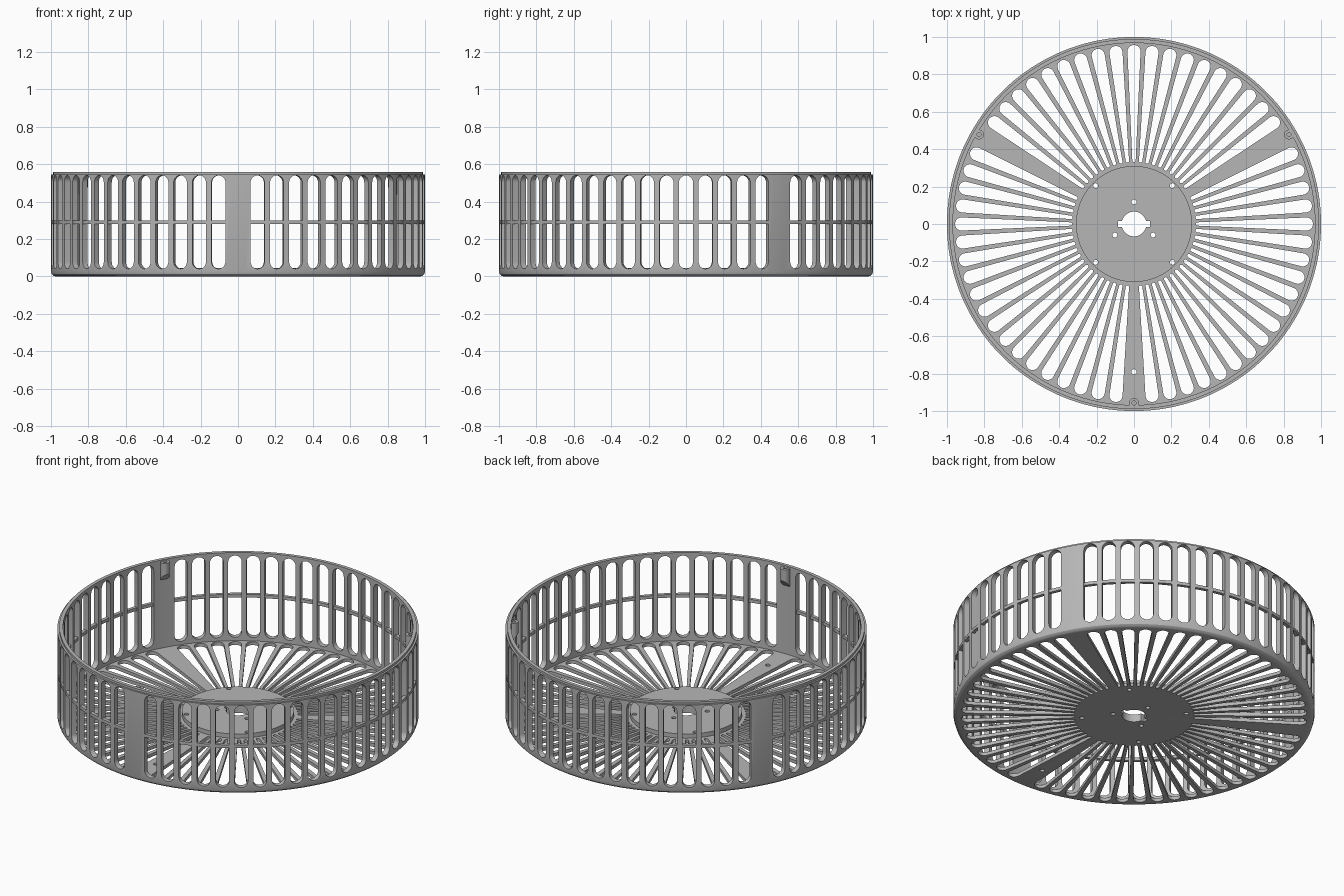
import bpy, bmesh
from math import sin, cos, pi, radians
from mathutils import Matrix

cube = bpy.data.objects.get("Cube")
if cube:
    bpy.data.objects.remove(cube, do_unlink=True)

grey = bpy.data.materials.new("plain grey")
grey.use_nodes = True
COLOUR = (0.47, 0.47, 0.47, 1)
grey.diffuse_color = COLOUR
grey.node_tree.nodes["Principled BSDF"].inputs["Base Color"].default_value = COLOUR


def make(name, bm):
    bmesh.ops.remove_doubles(bm, verts=bm.verts, dist=1e-5)
    bmesh.ops.recalc_face_normals(bm, faces=bm.faces)
    mesh = bpy.data.meshes.new(name)
    bm.to_mesh(mesh)
    bm.free()
    mesh.materials.append(grey)
    ob = bpy.data.objects.new(name, mesh)
    bpy.context.collection.objects.link(ob)
    return ob


def smooth(ob):
    bpy.ops.object.select_all(action='DESELECT')
    ob.select_set(True)
    bpy.context.view_layer.objects.active = ob
    bpy.ops.object.shade_smooth_by_angle(angle=radians(30))


def lathe(profile, segments, closed=True):
    bm = bmesh.new()
    rings = [[bm.verts.new((r * cos(2 * pi * i / segments), r * sin(2 * pi * i / segments), z))
              for r, z in profile] for i in range(segments)]
    n = len(profile)
    for i in range(segments):
        a, b = rings[i], rings[(i + 1) % segments]
        for j in range(n if closed else n - 1):
            k = (j + 1) % n
            bm.faces.new((a[j], b[j], b[k], a[k]))
    return bm


def prism(bm, points, low, high, matrix=Matrix()):
    bottom = [bm.verts.new(matrix @ Matrix.Translation((u, v, low)).translation) for u, v in points]
    top = [bm.verts.new(matrix @ Matrix.Translation((u, v, high)).translation) for u, v in points]
    bm.faces.new(bottom[::-1])
    bm.faces.new(top)
    n = len(points)
    for i in range(n):
        j = (i + 1) % n
        bm.faces.new((bottom[i], bottom[j], top[j], top[i]))


def slot(a, ra, b, rb, steps=10):
    """Outline with a round end of radius ra at a and rb at b."""
    arc = [pi * i / steps - pi / 2 for i in range(steps + 1)]
    return ([(b + rb * cos(t), rb * sin(t)) for t in arc]
            + [(a - ra * cos(t), -ra * sin(t)) for t in arc])


def circle(x, y, r, n=16):
    return [(x + r * cos(2 * pi * i / n), y + r * sin(2 * pi * i / n)) for i in range(n)]


# Drum: hub, floor, wall and stepped rim turned from one profile
FLOOR, HUB, RIM = 0.02, 0.046, 0.558
drum = make("drum", lathe([
    (0.066, 0), (0.975, 0), (0.986, 0.003), (0.996, 0.012), (1, 0.025),
    (1, 0.545), (0.989, 0.545), (0.989, RIM), (0.968, RIM),
    (0.968, FLOOR), (0.31, FLOOR), (0.31, HUB), (0.066, HUB)], 180))

# Slots every six degrees, leaving three solid panels
cut = bmesh.new()
PANELS = (30, 150, 270)
floor_slot = slot(0.339, 0.009, 0.922, 0.035)
wall_slot = slot(0.0775, 0.0375, 0.5025, 0.0375)
upright = Matrix(((0, 0, 1), (0, -1, 0), (1, 0, 0))).to_4x4()
for angle in range(0, 360, 6):
    if angle in PANELS:
        continue
    turn = Matrix.Rotation(radians(angle), 4, 'Z')
    prism(cut, floor_slot, -0.05, 0.035, turn)
    prism(cut, wall_slot, 0.93, 1.05, turn @ upright)

# Shaft keyway and screw holes
for s in (-1, 1):
    prism(cut, [(s * 0.05, -0.016), (s * 0.085, -0.016), (s * 0.085, 0.016), (s * 0.05, 0.016)], -0.1, 0.1)
    for t in (-1, 1):
        prism(cut, circle(s * 0.205, t * 0.205, 0.013), -0.1, 0.1)
for angle in (90, 210, 330):
    prism(cut, circle(0.118 * cos(radians(angle)), 0.118 * sin(radians(angle)), 0.013), -0.1, 0.1)
prism(cut, circle(0, -0.79, 0.014), -0.1, 0.1)

cutter = make("slot_cutter", cut)
cutter.hide_render = True
mod = drum.modifiers.new("slots", 'BOOLEAN')
mod.operation = 'DIFFERENCE'
mod.solver = 'EXACT'
mod.object = cutter
bpy.context.view_layer.objects.active = drum
bpy.ops.object.modifier_apply(modifier=mod.name)
bpy.data.objects.remove(cutter, do_unlink=True)
smooth(drum)

# Thin hoop around the middle of the wall
smooth(make("middle_hoop", lathe([(0.978, 0.28), (0.998, 0.28), (0.998, 0.299), (0.978, 0.299)], 180)))

# Screw bosses inside the rim, sloping down into the wall
for i, angle in enumerate(PANELS):
    bm = lathe([(0, 0.48), (0.011, 0.48), (0.011, 0.55), (0.026, 0.55), (0.026, 0.45), (0, 0.45)], 24, False)
    for v in bm.verts:
        if v.co.z < 0.46:
            v.co.z -= v.co.x * 1.2
    bm.transform(Matrix.Rotation(radians(angle), 4, 'Z') @ Matrix.Translation((0.957, 0, 0)))
    smooth(make(f"screw_boss_{i + 1}", bm))
